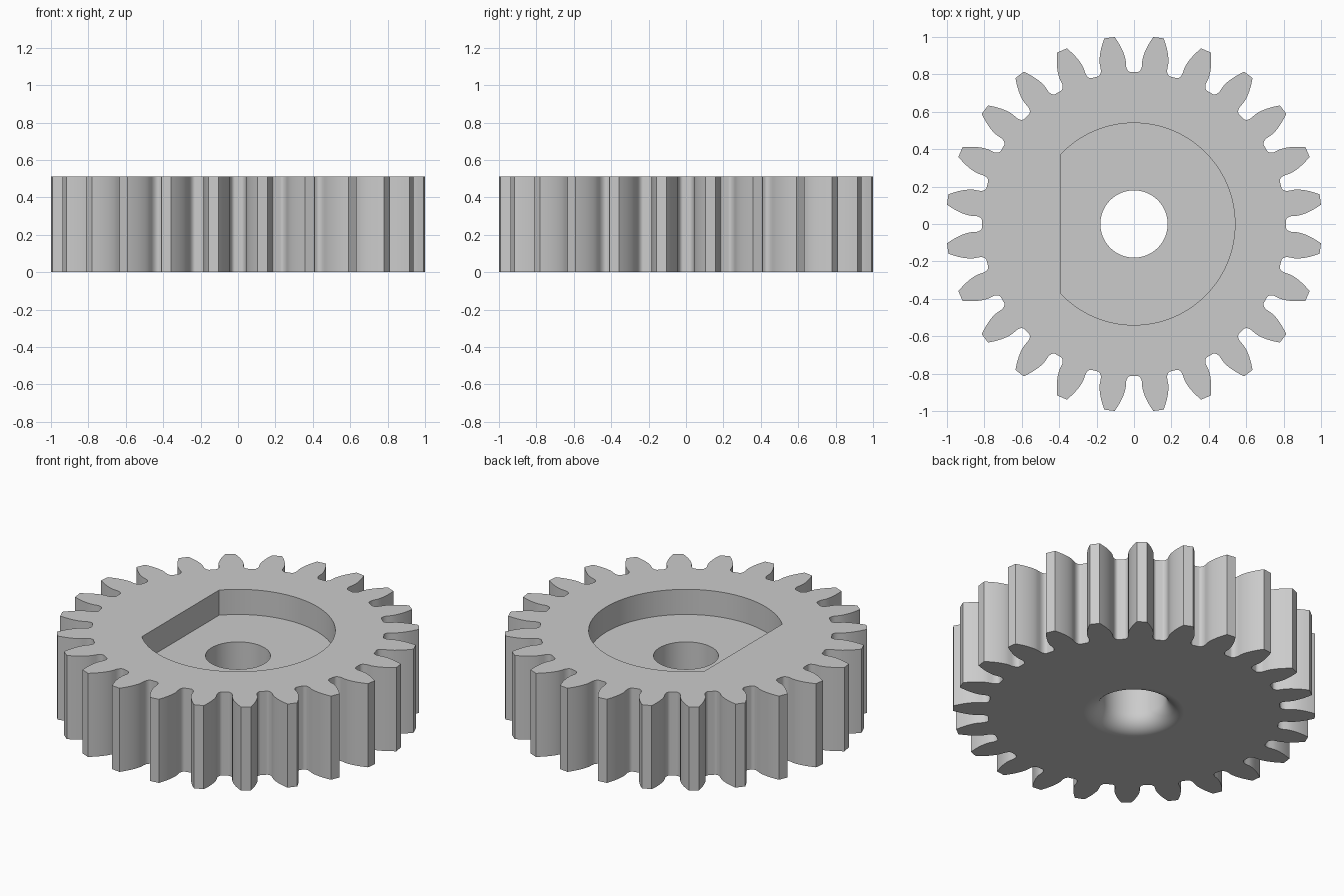
import bpy, bmesh, math

if "Cube" in bpy.data.objects:
    bpy.data.objects.remove(bpy.data.objects["Cube"])

TEETH = 24
HEIGHT = 0.512
TIP, PITCH, BASE, ROOT = 1.005, 0.928, 0.872, 0.812
FILLET_TOP = 0.85
POCKET_R, POCKET_FLAT, POCKET_FLOOR = 0.54, -0.39, 0.358
BORE_R, ROUND_R = 0.18, 0.1

grey = bpy.data.materials.new("plain grey")
grey.use_nodes = True
colour = (0.6, 0.6, 0.6, 1)
grey.diffuse_color = colour
grey.node_tree.nodes["Principled BSDF"].inputs["Base Color"].default_value = colour


def add_object(name, bm):
    bmesh.ops.recalc_face_normals(bm, faces=bm.faces)
    mesh = bpy.data.meshes.new(name)
    bm.to_mesh(mesh)
    bm.free()
    mesh.materials.append(grey)
    obj = bpy.data.objects.new(name, mesh)
    bpy.context.collection.objects.link(obj)
    return obj


def prism(name, outline, z0, z1):
    bm = bmesh.new()
    face = bm.faces.new([bm.verts.new((x, y, z0)) for x, y in outline])
    top = bmesh.ops.extrude_face_region(bm, geom=[face])["geom"]
    verts = [g for g in top if isinstance(g, bmesh.types.BMVert)]
    bmesh.ops.translate(bm, verts=verts, vec=(0, 0, z1 - z0))
    return add_object(name, bm)


def involute(radius):
    a = math.acos(min(1, BASE / radius))
    return math.tan(a) - a


def gap_half_angle(radius):
    return math.pi / TEETH / 2 + involute(radius) - involute(PITCH)


# One side of a tooth gap as (radius, angle from the gap centre), root to tip
side = [(ROOT, 0)]
wall, floor = gap_half_angle(BASE), math.radians(1.2)
for i in range(7):
    t = i / 6 * math.pi / 2
    side.append((FILLET_TOP - (FILLET_TOP - ROOT) * math.cos(t),
                 floor + (wall - floor) * math.sin(t)))
for i in range(9):
    r = BASE + (TIP - BASE) * i / 8
    side.append((r, gap_half_angle(r)))
gap = [(r, -a) for r, a in reversed(side)] + side[1:]

# Toothed disc
outline = []
for k in range(TEETH):
    centre = 2 * math.pi * k / TEETH
    outline += [(r * math.cos(centre + a), r * math.sin(centre + a)) for r, a in gap]
gear = prism("gear_wheel", outline, 0, HEIGHT)

# D-shaped pocket cutter
end = math.acos(POCKET_FLAT / POCKET_R)
arc = [end * (i / 48 - 1) for i in range(97)]
pocket = prism("pocket_cutter",
               [(POCKET_R * math.cos(a), POCKET_R * math.sin(a)) for a in arc],
               POCKET_FLOOR, HEIGHT + 0.2)

# Bore cutter, flared so that the lower rim is rounded
profile = [(BORE_R + ROUND_R, -0.1)]
for i in range(13):
    t = i / 12 * math.pi / 2
    profile.append((BORE_R + ROUND_R * (1 - math.sin(t)), ROUND_R * (1 - math.cos(t))))
profile.append((BORE_R, HEIGHT + 0.1))
bm = bmesh.new()
SEG = 64
rings = [[bm.verts.new((r * math.cos(2 * math.pi * s / SEG),
                        r * math.sin(2 * math.pi * s / SEG), z)) for s in range(SEG)]
         for r, z in profile]
for low, high in zip(rings, rings[1:]):
    for s in range(SEG):
        n = (s + 1) % SEG
        bm.faces.new((low[s], low[n], high[n], high[s]))
bm.faces.new(rings[0])
bm.faces.new(rings[-1])
bore = add_object("bore_cutter", bm)

# Cut the pocket and bore
bpy.ops.object.select_all(action='DESELECT')
bpy.context.view_layer.objects.active = gear
gear.select_set(True)
for cutter in (pocket, bore):
    cutter.hide_render = True
    mod = gear.modifiers.new("cut", 'BOOLEAN')
    mod.operation, mod.solver, mod.object = 'DIFFERENCE', 'EXACT', cutter
    bpy.ops.object.modifier_apply(modifier=mod.name)
    bpy.data.objects.remove(cutter)

# Smooth flanks, crisp edges, flat large faces
bpy.ops.object.shade_smooth_by_angle(angle=math.radians(25))
weighted = gear.modifiers.new("weighted normals", 'WEIGHTED_NORMAL')
weighted.keep_sharp = True
